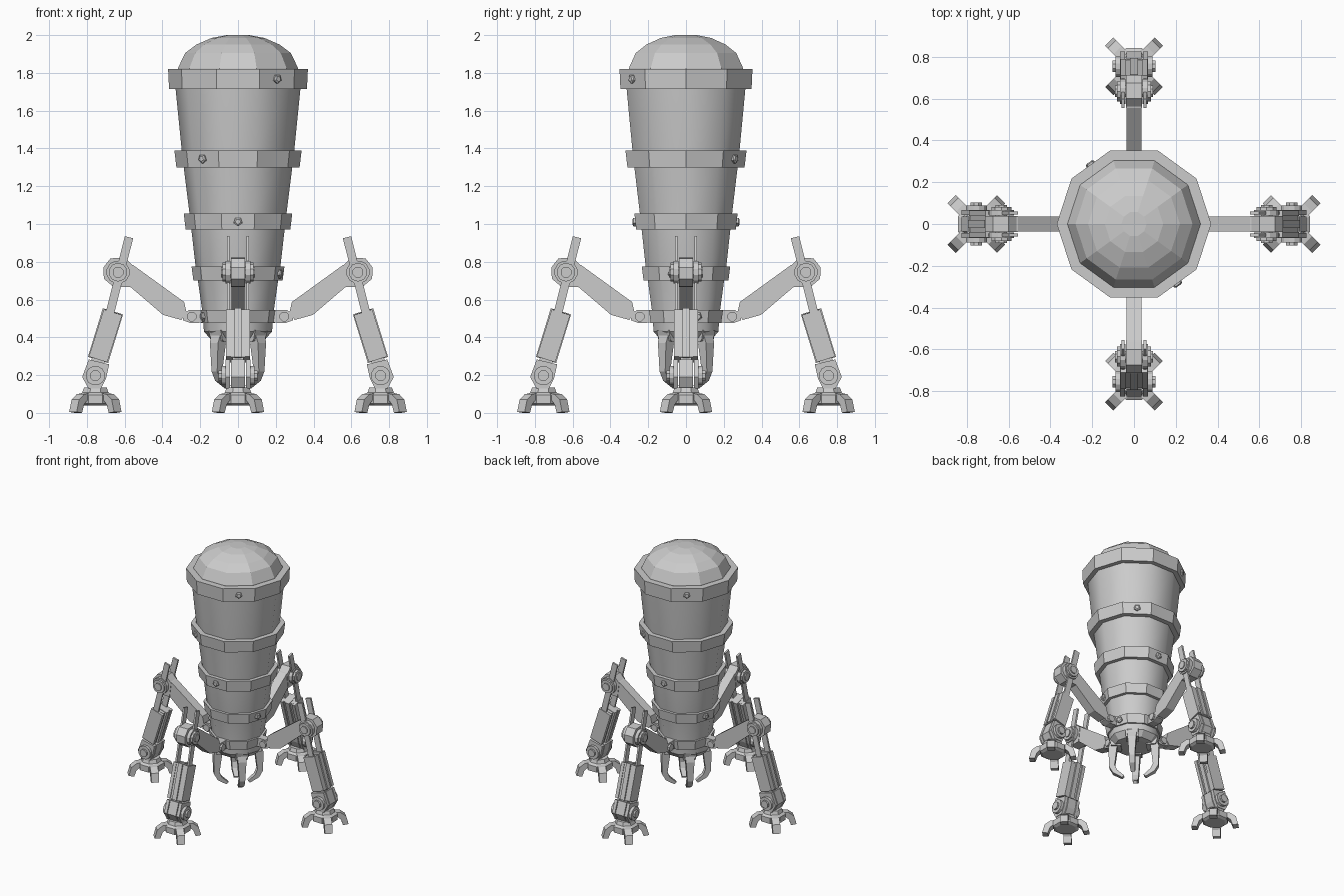
import bpy, bmesh, math
from mathutils import Matrix, Vector

if "Cube" in bpy.data.objects:
    bpy.data.objects.remove(bpy.data.objects["Cube"])


def finish(name, bm, mat=Matrix(), smooth=False):
    bm.transform(mat)
    bmesh.ops.recalc_face_normals(bm, faces=bm.faces)
    if smooth:
        for f in bm.faces:
            f.smooth = len(f.verts) == 4
    me = bpy.data.meshes.new(name)
    bm.to_mesh(me)
    bm.free()
    ob = bpy.data.objects.new(name, me)
    bpy.context.collection.objects.link(ob)
    return ob


def lathe(name, profile, n=10, mat=Matrix(), smooth=False):
    """Closed faceted solid from (radius, z) points, bottom to top."""
    bm = bmesh.new()
    rings = [[bm.verts.new((r * math.cos(2 * math.pi * i / n), r * math.sin(2 * math.pi * i / n), z))
              for i in range(n)] for r, z in profile]
    for a, b in zip(rings, rings[1:]):
        for i in range(n):
            j = (i + 1) % n
            bm.faces.new((a[i], a[j], b[j], b[i]))
    bm.faces.new(rings[0][::-1])
    bm.faces.new(rings[-1])
    return finish(name, bm, mat, smooth)


def prism(name, pts, v0, v1, mat, widths=None):
    """Outline in the radial/vertical plane, extruded sideways from v0 to v1."""
    bm = bmesh.new()
    w = widths or [1] * len(pts)
    a = [bm.verts.new((u, v0 * k, z)) for (u, z), k in zip(pts, w)]
    b = [bm.verts.new((u, v1 * k, z)) for (u, z), k in zip(pts, w)]
    bm.faces.new(a)
    bm.faces.new(b[::-1])
    for i in range(len(pts)):
        j = (i + 1) % len(pts)
        bm.faces.new((a[i], b[i], b[j], a[j]))
    return finish(name, bm, mat)


def circle(u, z, r, n=12):
    return [(u + r * math.cos(2 * math.pi * (i + .5) / n), z + r * math.sin(2 * math.pi * (i + .5) / n))
            for i in range(n)]


def bar(a, b, w):
    """Rectangle outline of width w running from a to b."""
    a, b = Vector(a), Vector(b)
    d = (b - a).normalized() * w / 2
    n = Vector((-d.y, d.x))
    return [tuple(p) for p in (a + n, b + n, b - n, a - n)]


def pair(name, pts, v0, v1, mat):
    prism(name + "_left", pts, v0, v1, mat)
    prism(name + "_right", pts, -v1, -v0, mat)


def rot(deg):
    return Matrix.Rotation(math.radians(deg), 4, 'Z')


# Tapered hull and faceted dome
lathe("hull", [(.18, .43), (.19, .545), (.217, .735), (.224, .77), (.249, .99), (.256, 1.05),
               (.291, 1.33), (.297, 1.38), (.333, 1.74), (.338, 1.80)], smooth=True)
lathe("hull_base", [(.10, .385), (.142, .388), (.18, .43), (.18, .48)])
lathe("dome", [(.32, 1.81), (.318, 1.825), (.28, 1.905), (.22, 1.95), (.14, 1.985), (.06, 2.0)])

# Hull bands, each with two opposite bolts
for i, (r0, r1, z0, z1, ang) in enumerate([
        (.365, .37, 1.715, 1.82, -54), (.326, .337, 1.30, 1.39, 54), (.277, .287, .97, 1.055, 90),
        (.236, .246, .70, .775, -18), (.196, .206, .475, .545, 18)]):
    lathe(f"band_{i + 1}", [(r0, z0), (r1, z1)])
    for k in (0, 180):
        m = (rot(ang + k) @ Matrix.Translation(((r0 + r1) / 2 * .951, 0, (z0 + z1) / 2))
             @ Matrix.Rotation(math.pi / 2, 4, 'Y'))
        lathe(f"band_bolt_{i + 1}", [(.025, -.012), (.025, .01), (.015, .016)], 5, m)

# Gripper prongs under the hull
for k in range(4):
    m = rot(45 + 90 * k)
    prism("gripper_prong",
          [(.11, .41), (.165, .42), (.18, .37), (.177, .22), (.15, .17), (.085, .13), (.07, .145),
           (.12, .19), (.137, .23), (.12, .37)], -.03, .03, m,
          [1.2, 1.2, 1, .7, .7, .5, .5, .7, .7, 1])
    prism("gripper_root", [(.09, .44), (.175, .44), (.16, .38), (.09, .375)], -.045, .045, m)

# Four legs
knee = [(.556, .778), (.60, .822), (.675, .818), (.713, .77), (.71, .71), (.66, .668), (.57, .667)]
ankle = [(.682, .257), (.79, .283), (.825, .19), (.792, .13), (.725, .13), (.698, .185)]
for k in range(4):
    m = rot(90 * k)
    # hip
    prism("hip_bracket", [(.15, .48), (.25, .475), (.29, .49), (.29, .52), (.26, .545), (.15, .545)],
          -.03, .03, m)
    prism("hip_pin", circle(.245, .51, .027, 8), -.045, .045, m)
    # upper leg and knee
    prism("upper_leg", [(.285, .587), (.556, .783), (.62, .80), (.66, .73), (.57, .667), (.397, .519),
                        (.30, .492), (.272, .53)], -.035, .035, m)
    prism("knee_core", knee, -.038, .038, m)
    pair("knee_cheek", circle(.635, .745, .062), .04, .066, m)
    pair("knee_cap", circle(.635, .745, .05, 10), .066, .082, m)
    prism("knee_axle", circle(.635, .745, .03, 8), -.09, .09, m)
    # sliding rods
    pair("slide_rod", bar((.577, .93), (.715, .38), .045), .045, .059, m)
    # lower leg casing
    prism("lower_leg_core", bar((.664, .535), (.741, .283), .09), -.042, .042, m)
    pair("lower_leg_shell", bar((.662, .533), (.741, .283), .102), .038, .064, m)
    prism("lower_leg_rail", bar((.662, .538), (.741, .28), .112), -.018, .018, m)
    # ankle
    prism("ankle_neck", bar((.735, .31), (.75, .22), .07), -.03, .03, m)
    prism("ankle_core", ankle, -.036, .036, m)
    pair("ankle_fork", ankle, .042, .066, m)
    pair("ankle_cap", circle(.755, .197, .052), .066, .088, m)
    pair("ankle_pin", circle(.755, .197, .03, 8), .088, .102, m)
    # foot hub and toes
    c = m @ Matrix.Translation((.755, 0, 0))
    lathe("foot_hub", [(.075, .04), (.095, .05), (.095, .095), (.075, .108), (.065, .135)], 8, c @ rot(22.5))
    for t in range(4):
        prism("foot_toe", [(.05, .105), (.11, .10), (.15, .07), (.168, .005), (.128, 0), (.112, .045),
                           (.09, .065), (.05, .065)], -.028, .028, c @ rot(45 + 90 * t))
